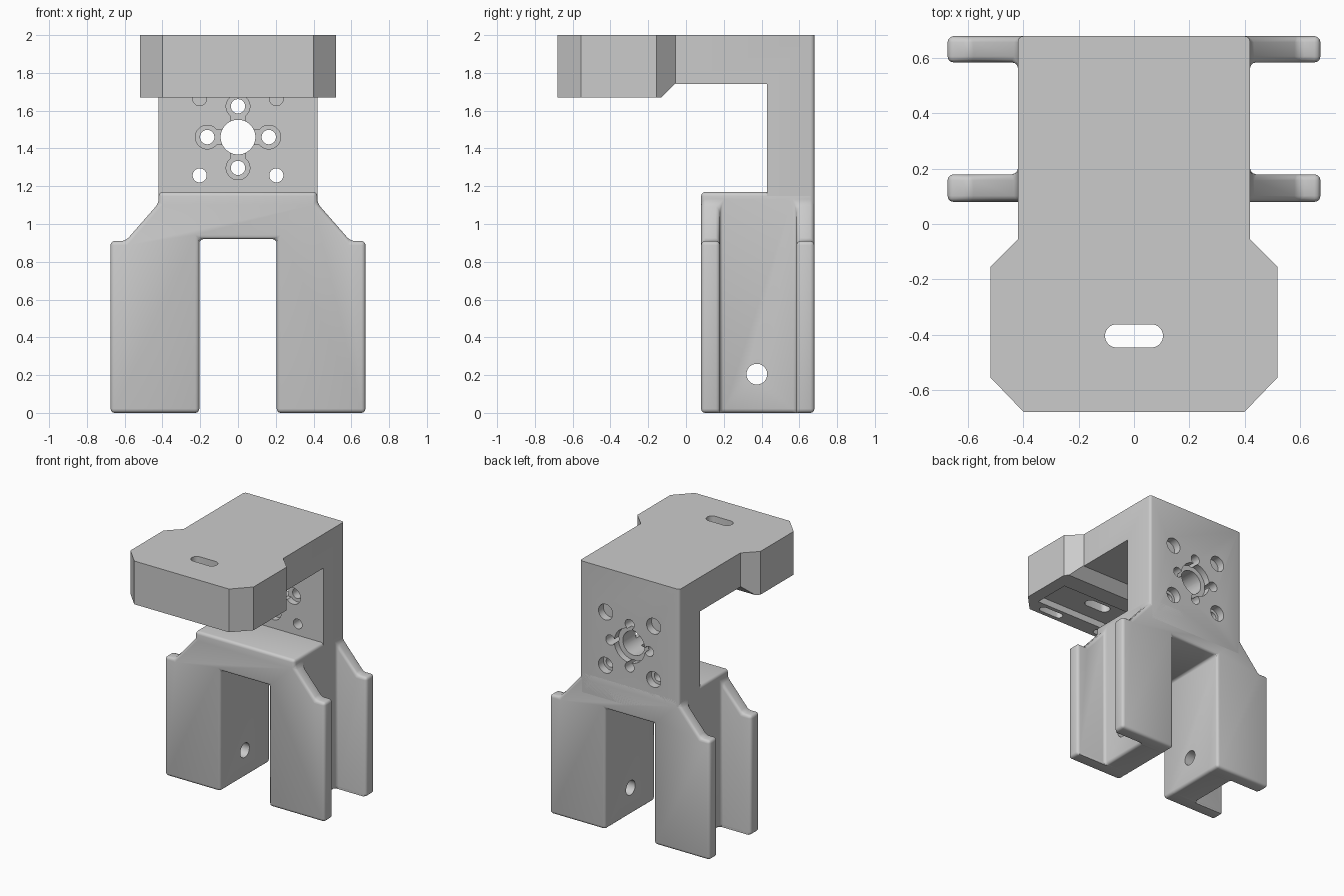
import bpy, bmesh, math
from mathutils import Vector

if "Cube" in bpy.data.objects:
    bpy.data.objects.remove(bpy.data.objects["Cube"])

grey = bpy.data.materials.new("plain grey")
grey.use_nodes = True
grey.diffuse_color = (0.6, 0.6, 0.6, 1)
grey.node_tree.nodes["Principled BSDF"].inputs["Base Color"].default_value = (0.6, 0.6, 0.6, 1)


def place(axis, u, v, w):
    """Put profile coordinates (u, v) at depth w along the named axis."""
    return Vector({"x": (w, u, v), "y": (u, w, v), "z": (u, v, w)}[axis])


def finish(bm, name):
    bmesh.ops.recalc_face_normals(bm, faces=bm.faces)
    mesh = bpy.data.meshes.new(name)
    bm.to_mesh(mesh)
    bm.free()
    mesh.materials.append(grey)
    obj = bpy.data.objects.new(name, mesh)
    bpy.context.collection.objects.link(obj)
    return obj


def loft(axis, sections):
    """Join equal-length outlines, given as (outline, depth), and cap the ends."""
    bm = bmesh.new()
    rings = [[bm.verts.new(place(axis, u, v, w)) for u, v in pts] for pts, w in sections]
    n = len(rings[0])
    for a, b in zip(rings, rings[1:]):
        for i in range(n):
            j = (i + 1) % n
            bm.faces.new((a[i], a[j], b[j], b[i]))
    bm.faces.new(rings[0])
    bm.faces.new(rings[-1])
    return bm


def prism(axis, pts, lo, hi):
    return loft(axis, [(pts, lo), (pts, hi)])


def capsule(u, v, r, du=0.0, dv=0.0, steps=32):
    """Circle, or a rounded slot when stretched by du or dv each way."""
    pts = []
    for i in range(steps):
        t = math.tau * (i + 0.5) / steps
        c, s = math.cos(t), math.sin(t)
        pts.append((u + r * c + math.copysign(du, c), v + r * s + math.copysign(dv, s)))
    return pts


def mirrored(half):
    """Complete a right-hand outline with its mirror image."""
    return half + [(-x, z) for x, z in reversed(half)]


def bake(obj):
    graph = bpy.context.evaluated_depsgraph_get()
    mesh = bpy.data.meshes.new_from_object(obj.evaluated_get(graph))
    obj.modifiers.clear()
    obj.data = mesh


def cut(obj, axis, pts, lo, hi):
    cutter = finish(prism(axis, pts, lo, hi), "cutter")
    cutter.hide_render = True
    mod = obj.modifiers.new("cut", "BOOLEAN")
    mod.operation = "DIFFERENCE"
    mod.solver = "EXACT"
    mod.object = cutter
    bake(obj)
    bpy.data.objects.remove(cutter)


# Forked leg frame: flanges front and back, narrower core between them
slot = [(0.205, 0.92), (0.205, 0)]
wide = mirrored(slot + [(0.675, 0), (0.675, 0.91), (0.595, 0.91), (0.42, 1.11), (0.42, 1.17)])
core = mirrored(slot + [(0.42, 0), (0.42, 0.85), (0.42, 0.95), (0.42, 1.11), (0.42, 1.17)])
bm = loft("y", [(wide, 0.08), (wide, 0.18), (core, 0.18),
                (core, 0.585), (wide, 0.585), (wide, 0.68)])
bmesh.ops.remove_doubles(bm, verts=bm.verts, dist=0.0005)
bmesh.ops.recalc_face_normals(bm, faces=bm.faces)
bmesh.ops.dissolve_limit(bm, angle_limit=0.02, verts=bm.verts, edges=bm.edges)
legs = finish(bm, "leg_frame")
bevel = legs.modifiers.new("rounding", "BEVEL")
bevel.width = 0.022
bevel.segments = 3
bevel.limit_method = "ANGLE"
bevel.angle_limit = math.radians(30)
bake(legs)
cut(legs, "x", capsule(0.375, 0.205, 0.055), -1, 1)

# Upright wall and overhanging arm, with rounded back corners
side = [(0.68, 1.0), (0.68, 2), (-0.055, 2), (-0.055, 1.74), (0.43, 1.74), (0.43, 1.0)]
bm = prism("x", side, -0.42, 0.42)
back = [e for e in bm.edges
        if all(v.co.y > 0.67 for v in e.verts) and abs(e.verts[0].co.z - e.verts[1].co.z) > 0.5]
bmesh.ops.bevel(bm, geom=back, offset=0.02, segments=3, profile=0.5, affect="EDGES")
upright = finish(bm, "upright_arm")

# Cross-shaped pocket and bolt holes in the wall
mid = 1.46
front, pocket, rear = 0.3, 0.48, 0.8
cut(upright, "y", capsule(0, mid, 0.04, du=0.163), front, pocket)
cut(upright, "y", capsule(0, mid, 0.04, dv=0.163), front, pocket)
for dx, dz in ((1, 0), (-1, 0), (0, 1), (0, -1)):
    x, z = dx * 0.163, mid + dz * 0.163
    cut(upright, "y", capsule(x, z, 0.063), front, pocket)
    cut(upright, "y", capsule(x, z, 0.038), front, rear)
for dx in (-1, 1):
    for dz in (-1, 1):
        x, z = dx * 0.203, mid + dz * 0.203
        cut(upright, "y", capsule(x, z, 0.037), front, rear)
        cut(upright, "y", capsule(x, z, 0.06), 0.62, rear)
cut(upright, "y", capsule(0, mid, 0.092), front, rear)
cut(upright, "y", capsule(0, mid, 0.13), 0.63, rear)

# Eight-sided head with a sloped rear underside
outline = mirrored([(0.4, -0.68), (0.52, -0.555), (0.52, -0.155), (0.42, -0.055)])
bm = prism("z", outline, 1.67, 2)
bmesh.ops.recalc_face_normals(bm, faces=bm.faces)
bmesh.ops.bisect_plane(bm, geom=bm.verts[:] + bm.edges[:] + bm.faces[:],
                       plane_co=(0, -0.13, 1.67), plane_no=(0, 1, -1), clear_outer=True)
bmesh.ops.holes_fill(bm, edges=[e for e in bm.edges if e.is_boundary], sides=0)
head = finish(bm, "head")

# Underside recess, blind slots and the slot through the top
recess = [(-0.42, -0.56), (0.42, -0.56), (0.42, -0.27), (-0.42, -0.27)]
cut(head, "z", recess, 1.5, 1.72)
for sx in (-1, 1):
    cut(head, "z", capsule(sx * 0.25, -0.62, 0.03, du=0.07), 1.5, 1.72)
cut(head, "z", capsule(0, -0.405, 0.042, du=0.063), 1.5, 2.2)

# Smooth rounded edges, flat faces elsewhere
bpy.ops.object.select_all(action="DESELECT")
for obj in (legs, upright, head):
    obj.select_set(True)
    bpy.context.view_layer.objects.active = obj
bpy.ops.object.shade_smooth_by_angle(angle=math.radians(35))
